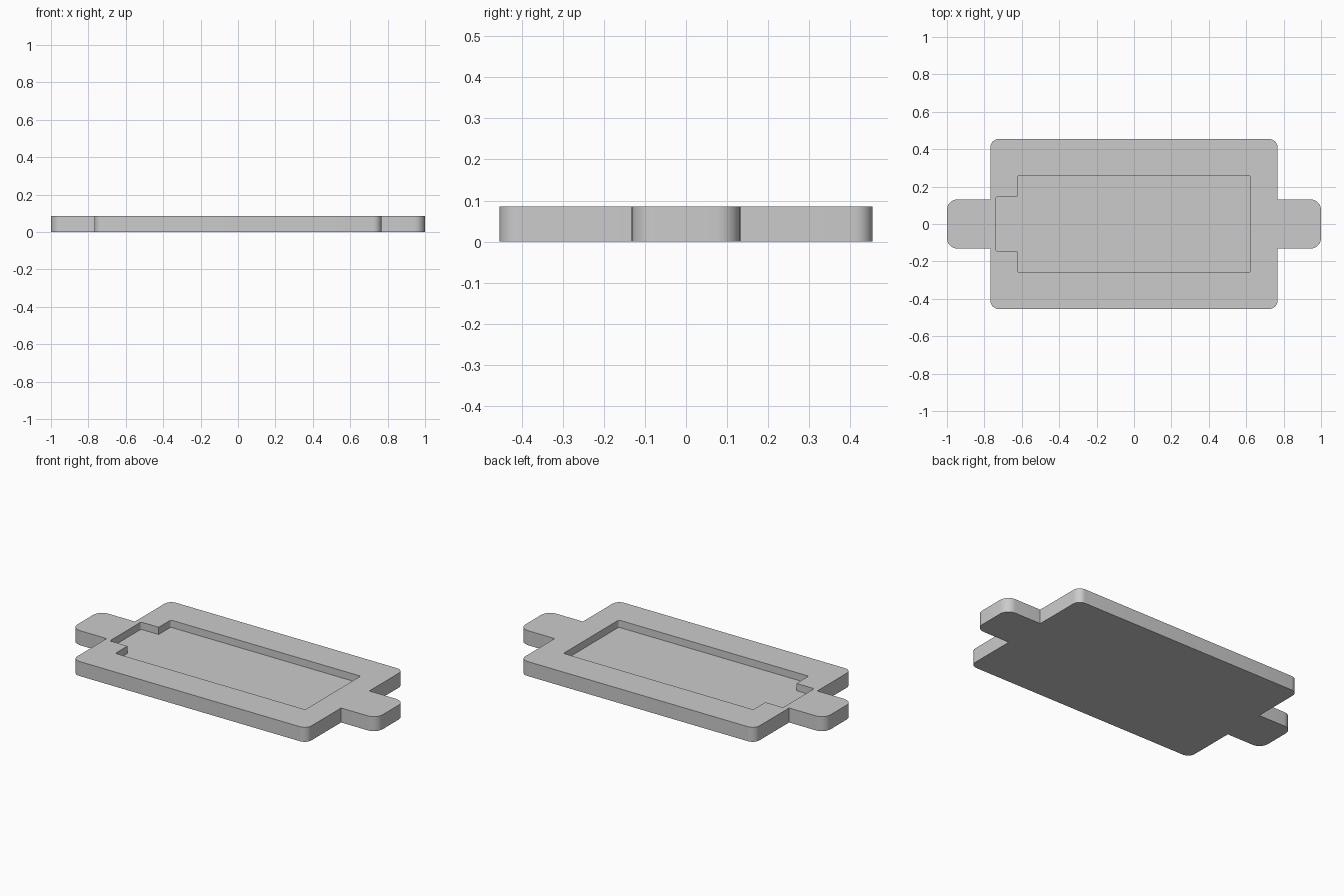
import bpy
import bmesh
from math import radians
from mathutils import Vector

cube = bpy.data.objects.get("Cube")
if cube:
    bpy.data.objects.remove(cube, do_unlink=True)

HEIGHT = 0.086
FLOOR = 0.043
STEPS = 8


def rounded(corners):
    """Turn (x, y, radius) corners into a closed outline with right-angle fillets."""
    outline = []
    for i, (x, y, r) in enumerate(corners):
        p = Vector((x, y))
        if r == 0:
            outline.append(p)
            continue
        to_prev = (Vector(corners[i - 1][:2]) - p).normalized() * r
        to_next = (Vector(corners[(i + 1) % len(corners)][:2]) - p).normalized() * r
        centre = p + to_prev + to_next
        for k in range(STEPS + 1):
            a = radians(90 * k / STEPS)
            arm = Vector((1, 0)).slerp(Vector((0, 1)), k / STEPS) if 0 < a < radians(90) \
                else Vector((float(k == 0), float(k == STEPS)))
            outline.append(centre - to_next * arm.x - to_prev * arm.y)
    return outline


def add_loop(bm, outline, z):
    verts = [bm.verts.new((p.x, p.y, z)) for p in outline]
    edges = [bm.edges.new((verts[i - 1], verts[i])) for i in range(len(verts))]
    return verts, edges


def add_wall(bm, lower, upper):
    for i in range(len(lower)):
        bm.faces.new((lower[i - 1], lower[i], upper[i], upper[i - 1]))


# Outline of the plate with its two end tabs
px, py, pr = 0.768, 0.454, 0.045
tx, ty, tr = 1.0, 0.132, 0.058
half = [(px, -py, pr), (px, -ty, 0), (tx, -ty, tr),
        (tx, ty, tr), (px, ty, 0), (px, py, pr)]
plate_outline = rounded(half + [(-x, -y, r) for x, y, r in half])

# Outline of the shallow pocket with a notch at its right end
wx, wy, nx, ny, wr = 0.622, 0.259, 0.738, 0.146, 0.01
pocket_outline = rounded([
    (wx, -wy, wr), (wx, wy, wr), (-wx, wy, wr), (-wx, ny, 0),
    (-nx, ny, wr), (-nx, -ny, wr), (-wx, -ny, 0), (-wx, -wy, wr)])

# Closed solid: underside, outer wall, rim, pocket wall and pocket floor
bm = bmesh.new()
base, _ = add_loop(bm, plate_outline, 0)
rim, rim_edges = add_loop(bm, plate_outline, HEIGHT)
lip, lip_edges = add_loop(bm, pocket_outline, HEIGHT)
floor, _ = add_loop(bm, pocket_outline, FLOOR)
bm.faces.new(base)
bm.faces.new(floor)
bmesh.ops.triangle_fill(bm, edges=rim_edges + lip_edges,
                        use_beauty=True, normal=(0, 0, 1))
add_wall(bm, base, rim)
add_wall(bm, floor, lip)
bmesh.ops.recalc_face_normals(bm, faces=bm.faces)

mesh = bpy.data.meshes.new("recessed_plate")
bm.to_mesh(mesh)
bm.free()
plate = bpy.data.objects.new("recessed_plate", mesh)
bpy.context.collection.objects.link(plate)

# Plain grey material
grey = bpy.data.materials.new("plain_grey")
grey.use_nodes = True
colour = (0.6, 0.6, 0.6, 1)
grey.diffuse_color = colour
grey.node_tree.nodes["Principled BSDF"].inputs["Base Color"].default_value = colour
mesh.materials.append(grey)

# Smooth the rounded corners, keep the other edges crisp
bpy.ops.object.select_all(action="DESELECT")
plate.select_set(True)
bpy.context.view_layer.objects.active = plate
bpy.ops.object.shade_smooth_by_angle(angle=radians(30))
